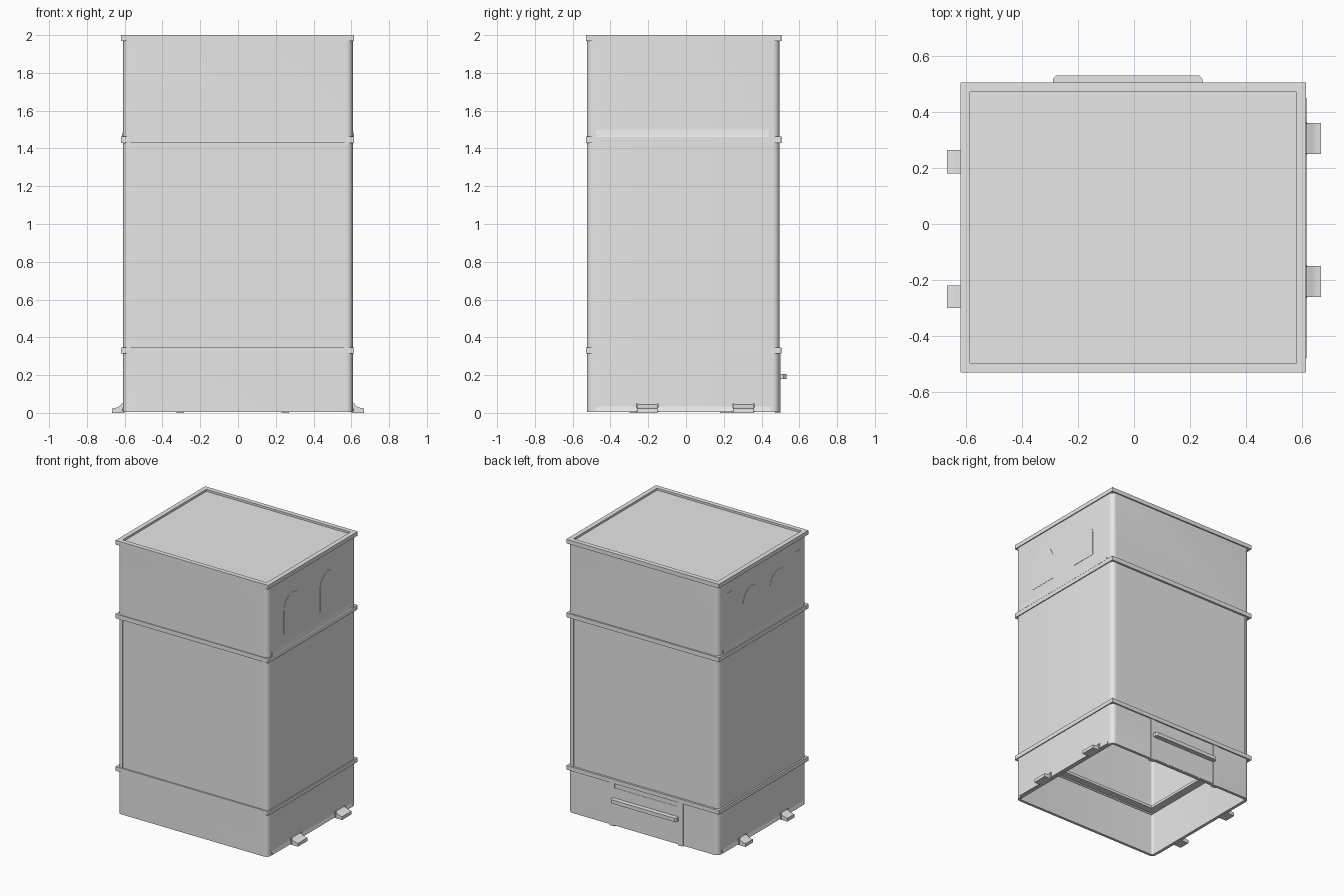
import bpy, bmesh, math
from mathutils import Vector

cube = bpy.data.objects.get("Cube")
if cube:
    bpy.data.objects.remove(cube, do_unlink=True)

grey = bpy.data.materials.new("plain_grey")
grey.use_nodes = True
grey.diffuse_color = (0.8, 0.8, 0.8, 1)
grey.node_tree.nodes["Principled BSDF"].inputs["Base Color"].default_value = (0.8, 0.8, 0.8, 1)


def finish(bm, name):
    bmesh.ops.recalc_face_normals(bm, faces=bm.faces)
    mesh = bpy.data.meshes.new(name)
    bm.to_mesh(mesh)
    bm.free()
    mesh.materials.append(grey)
    obj = bpy.data.objects.new(name, mesh)
    bpy.context.collection.objects.link(obj)
    return obj


def prism(name, points, axis, a, b):
    """Extrude a 2D outline along an axis from a to b."""
    def place(p, t):
        return {"x": (t, p[0], p[1]), "y": (p[0], t, p[1]), "z": (p[0], p[1], t)}[axis]
    bm = bmesh.new()
    start = [bm.verts.new(place(p, a)) for p in points]
    end = [bm.verts.new(place(p, b)) for p in points]
    bm.faces.new(start)
    bm.faces.new(end)
    for i in range(len(points)):
        j = (i + 1) % len(points)
        bm.faces.new((start[i], start[j], end[j], end[i]))
    return finish(bm, name)


def box(name, x0, x1, y0, y1, z0, z1):
    return prism(name, [(x0, y0), (x1, y0), (x1, y1), (x0, y1)], "z", z0, z1)


def outline(x0, x1, y0, y1, r, steps=8):
    """Rectangle with rounded corners."""
    pts = []
    corners = [(x1 - r, y1 - r), (x0 + r, y1 - r), (x0 + r, y0 + r), (x1 - r, y0 + r)]
    for k, (cx, cy) in enumerate(corners):
        for s in range(steps + 1):
            t = math.pi / 2 * (k + s / steps)
            pts.append((cx + r * math.cos(t), cy + r * math.sin(t)))
    return pts


def frame(name, bounds, wall, z0, z1, r):
    """Hollow rectangular ring with rounded outer corners."""
    x0, x1, y0, y1 = bounds
    outer = outline(x0, x1, y0, y1, r)
    inner = outline(x0 + wall, x1 - wall, y0 + wall, y1 - wall, max(r - wall, 0.002))
    bm = bmesh.new()
    loops = [[bm.verts.new((*p, z)) for p in pts]
             for pts, z in ((outer, z0), (outer, z1), (inner, z1), (inner, z0))]
    for k in range(4):
        u, v = loops[k], loops[(k + 1) % 4]
        for i in range(len(u)):
            j = (i + 1) % len(u)
            bm.faces.new((u[i], u[j], v[j], v[i]))
    return finish(bm, name)


def smooth(obj, angle=30):
    bpy.ops.object.select_all(action="DESELECT")
    obj.select_set(True)
    bpy.context.view_layer.objects.active = obj
    bpy.ops.object.shade_smooth_by_angle(angle=math.radians(angle))


# Hollow cabinet, open underneath
SIDE, FRONT, BACK = 0.608, -0.525, 0.495
body = frame("cabinet_shell", (-SIDE, SIDE, FRONT, BACK), 0.02, 0.005, 1.975, 0.035)

# Shallow recessed panels on the front and back
for face_y in (FRONT, BACK):
    cutter = box("panel_cutter", -0.568, 0.565, face_y - 0.005, face_y + 0.005, 0.34, 1.435)
    cutter.hide_render = True
    cut = body.modifiers.new("panel_recess", "BOOLEAN")
    cut.operation = "DIFFERENCE"
    cut.solver = "EXACT"
    cut.object = cutter
    bpy.ops.object.select_all(action="DESELECT")
    body.select_set(True)
    bpy.context.view_layer.objects.active = body
    bpy.ops.object.modifier_apply(modifier=cut.name)
    bpy.data.objects.remove(cutter, do_unlink=True)
smooth(body)

# Roof panel, raised rim and horizontal trims
TRIM = (-0.62, 0.615, -0.53, 0.505)
box("roof_panel", -0.6, 0.6, -0.515, 0.485, 1.965, 1.985)
frame("roof_rim", TRIM, 0.034, 1.97, 2.0, 0.003)
for name, z0, z1 in (("middle_trim", 1.43, 1.462), ("lower_trim", 0.315, 0.345)):
    frame(name, TRIM, 0.03, z0, z1, 0.003)

# Ledge inside the open base
frame("inner_ledge", (-0.59, 0.59, -0.507, 0.477), 0.06, 0.325, 0.345, 0.015)

# Arched and rectangular plates on the sides, in (start, end) pairs along y
def arch(y0, y1, z0, top):
    r = (y1 - y0) / 2
    mid = (y0 + y1) / 2
    curve = [(mid + r * math.cos(math.pi * i / 16), top - r + r * math.sin(math.pi * i / 16))
             for i in range(17)]
    return [(y0, z0), (y1, z0)] + curve


arches = {1: [(-0.34, -0.13), (0.08, 0.29)], -1: [(-0.31, -0.1), (0.01, 0.21)]}
feet = {1: [(-0.26, -0.15), (0.25, 0.36)], -1: [(-0.3, -0.22), (0.18, 0.265)]}
for s, word in ((1, "left"), (-1, "right")):
    for y0, y1 in arches[s]:
        prism(word + "_arch_plate", arch(y0, y1, 1.57, 1.84), "x",
              s * (SIDE - 0.002), s * (SIDE + 0.002))

    # Sloped strips above the middle trim and along the base
    for name, z0, z1, end in (("_sill", 1.46, 1.5, 0.44), ("_base_strip", 0.01, 0.035, 0.45)):
        slope = [(s * (SIDE - 0.005), z0), (s * (SIDE + 0.008), z0),
                 (s * (SIDE + 0.006), z0 + 0.006), (s * SIDE, z1), (s * (SIDE - 0.005), z1)]
        prism(word + name, slope, "y", -0.48, end)

    # Flared feet with thin side cheeks
    for y0, y1 in feet[s]:
        ramp = [(0.6, 0), (0.667, 0), (0.667, 0.024), (0.65, 0.026),
                (0.635, 0.031), (0.622, 0.04), (0.6, 0.045)]
        foot = prism(word + "_foot", [(s * x, z) for x, z in ramp], "y", y0, y1)
        smooth(foot, 35)
        for e in (y0, y1):
            box(word + "_foot_cheek", s * 0.6, s * 0.618, e - 0.004, e + 0.004, 0.008, 0.05)

for y0, y1 in ((0.33, 0.39), (-0.45, -0.39)):
    box("right_vent_plate", -SIDE - 0.002, -SIDE + 0.002, y0, y1, 1.79, 1.89)

# Back hatch: door plate, side strips and pull bar
box("back_hatch", -0.29, 0.235, BACK - 0.005, BACK + 0.002, 0.01, 0.28)
for x in (-0.305, 0.25):
    box("hatch_strip", x - 0.02, x + 0.02, BACK - 0.025, BACK + 0.005, 0, 0.315)
pull = [(-0.29, 0.49), (0.245, 0.49), (0.245, 0.517), (0.233, 0.531),
        (-0.278, 0.531), (-0.29, 0.517)]
prism("hatch_pull", pull, "z", 0.18, 0.207)
